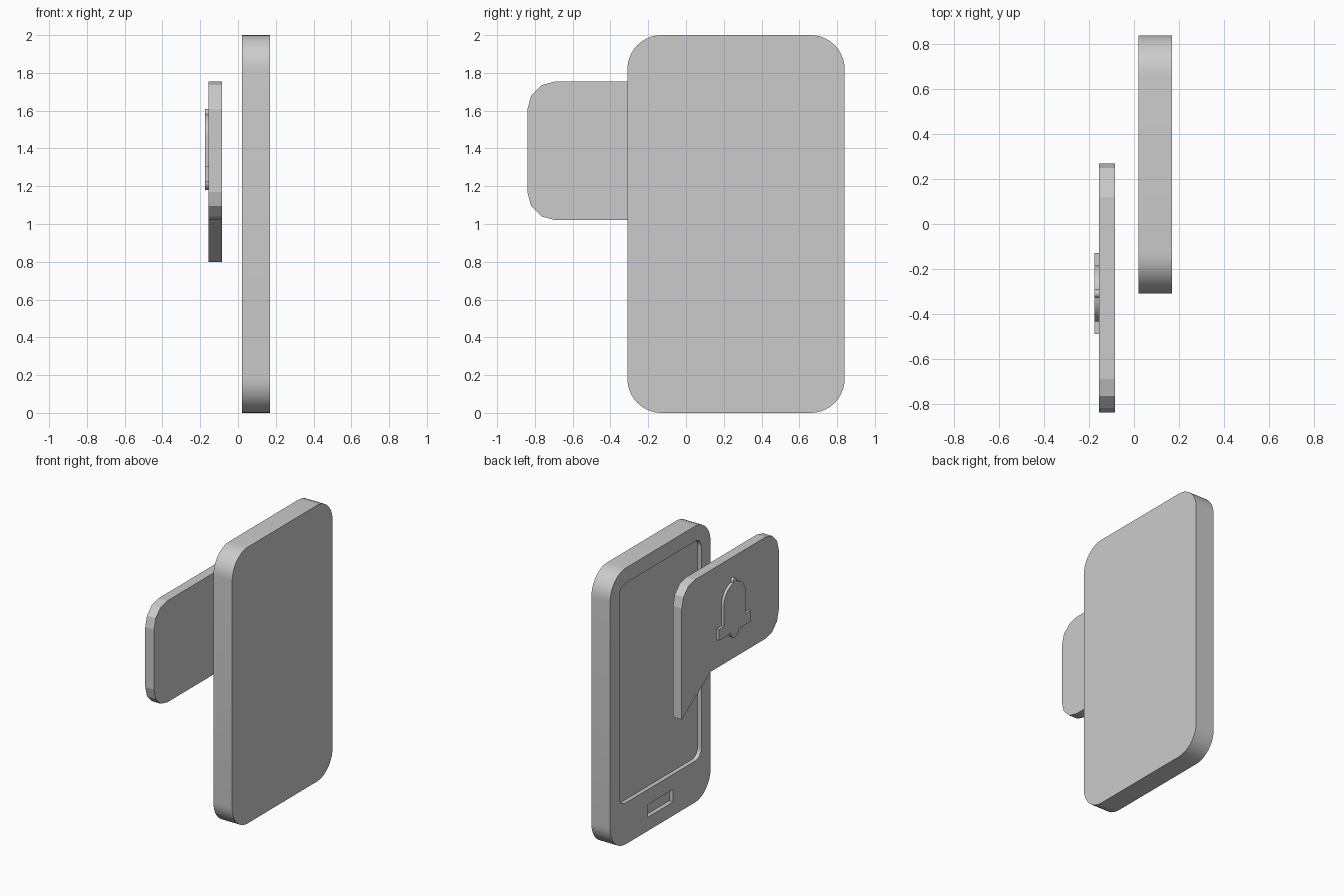
import bpy, bmesh
from math import sin, cos, pi

if "Cube" in bpy.data.objects:
    bpy.data.objects.remove(bpy.data.objects["Cube"])


def arc(cy, cz, r, a0, a1, n):
    """Points on an arc in the YZ plane, angles in degrees."""
    return [(cy + r * cos((a0 + (a1 - a0) * i / n) * pi / 180),
             cz + r * sin((a0 + (a1 - a0) * i / n) * pi / 180)) for i in range(n + 1)]


def rounded(y0, y1, z0, z1, r, n):
    if r == 0:
        return [(y0, z0), (y1, z0), (y1, z1), (y0, z1)]
    return (arc(y0 + r, z0 + r, r, 180, 270, n) + arc(y1 - r, z0 + r, r, 270, 360, n)
            + arc(y1 - r, z1 - r, r, 0, 90, n) + arc(y0 + r, z1 - r, r, 90, 180, n))


def slab(name, outline, x0, x1):
    """Extrude a YZ outline along x."""
    bm = bmesh.new()
    face = bm.faces.new([bm.verts.new((x0, y, z)) for y, z in outline])
    out = bmesh.ops.extrude_face_region(bm, geom=[face])
    verts = [v for v in out["geom"] if isinstance(v, bmesh.types.BMVert)]
    bmesh.ops.translate(bm, verts=verts, vec=(x1 - x0, 0, 0))
    bmesh.ops.recalc_face_normals(bm, faces=bm.faces)
    mesh = bpy.data.meshes.new(name)
    bm.to_mesh(mesh)
    bm.free()
    ob = bpy.data.objects.new(name, mesh)
    bpy.context.collection.objects.link(ob)
    return ob


def activate(ob):
    bpy.ops.object.select_all(action='DESELECT')
    ob.select_set(True)
    bpy.context.view_layer.objects.active = ob


def recess(ob, outline, x0, x1):
    cutter = slab("cutter", outline, x0, x1)
    cutter.hide_render = True
    mod = ob.modifiers.new("recess", 'BOOLEAN')
    mod.operation = 'DIFFERENCE'
    mod.solver = 'EXACT'
    mod.object = cutter
    activate(ob)
    bpy.ops.object.modifier_apply(modifier=mod.name)
    bpy.data.objects.remove(cutter)


# Phone body with screen and button recesses on the -x face
phone = slab("phone_body", rounded(-0.31, 0.84, 0, 2, 0.18, 10), 0.02, 0.17)
recess(phone, rounded(-0.205, 0.735, 0.30, 1.89, 0.07, 6), -0.02, 0.05)
recess(phone, rounded(0.12, 0.41, 0.10, 0.19, 0, 1), -0.02, 0.05)

# Speech bubble with a pointed tail at the lower +y corner
r = 0.15
bubble = (arc(-0.84 + r, 1.02 + r, r, 180, 270, 3) + [(-0.06, 1.02), (0.27, 0.80)]
          + arc(0.27 - r, 1.755 - r, r, 0, 90, 3) + arc(-0.84 + r, 1.755 - r, r, 90, 180, 3))
slab("speech_bubble", bubble, -0.155, -0.085)

# Bell: right half profile (clapper, rim, dome, knob) mirrored about its centre
cy = -0.31
half = (arc(0, 1.225, 0.045, -90, 0, 6) + [(0.18, 1.225), (0.18, 1.305), (0.125, 1.305)]
        + arc(0, 1.455, 0.125, 0, 82, 10) + arc(0, 1.592, 0.018, 0, 90, 4))
mirrored = [(-y, z) for y, z in half[-2:0:-1]]
bell = slab("bell", [(cy + y, z) for y, z in half + mirrored], -0.175, -0.155)

for ob in (phone, bell):
    activate(ob)
    bpy.ops.object.shade_smooth_by_angle(angle=pi / 7)
